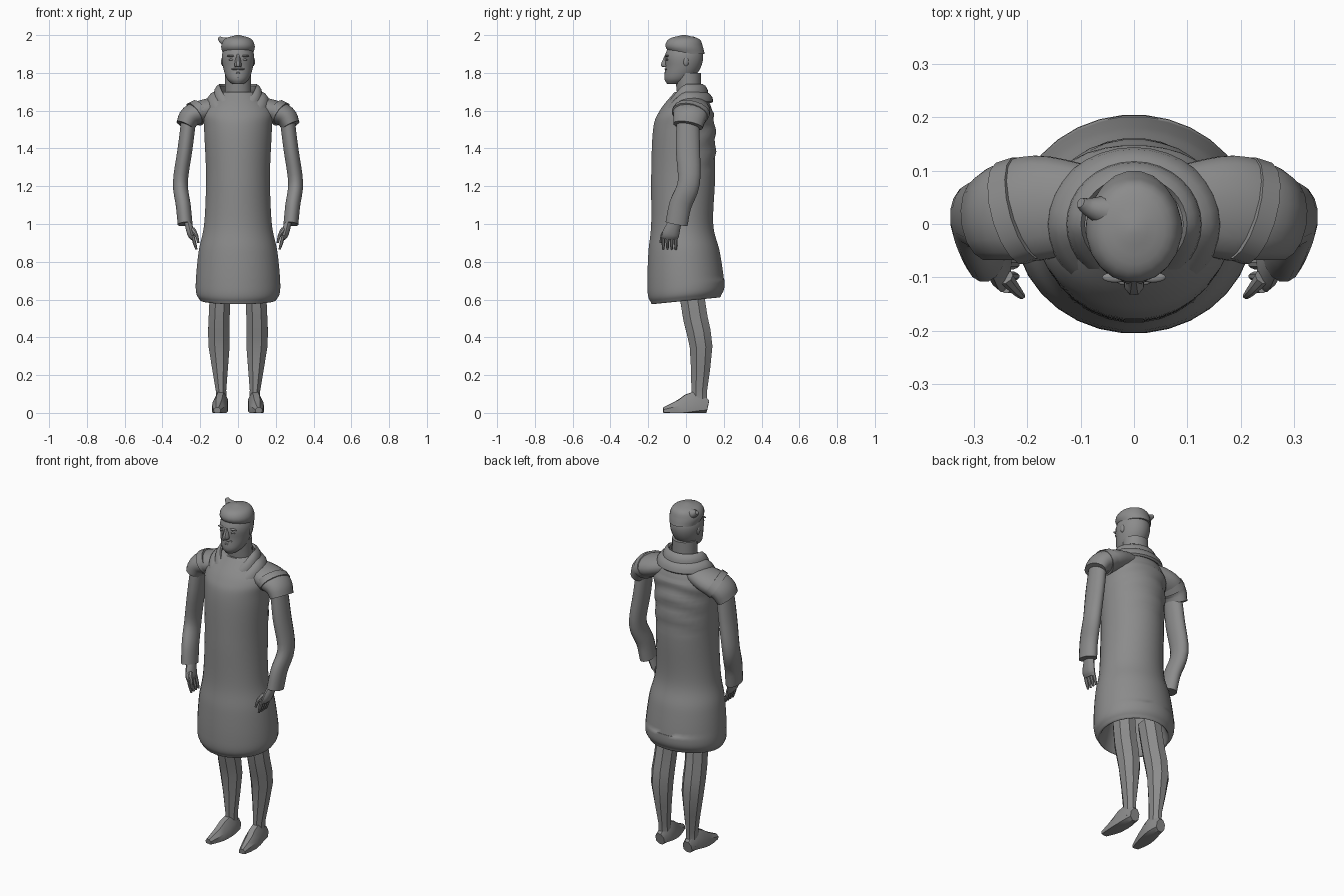
import bpy, bmesh, math
from mathutils import Vector

cube = bpy.data.objects.get("Cube")
if cube:
    bpy.data.objects.remove(cube, do_unlink=True)

# Single clay colour for the whole figure
GREY = (.26, .26, .26, 1)
clay = bpy.data.materials.new("grey clay")
clay.use_nodes = True
clay.diffuse_color = GREY
clay.node_tree.nodes["Principled BSDF"].inputs["Base Color"].default_value = GREY

RIGHTWARD, BACKWARD, UPWARD = Vector((1, 0, 0)), Vector((0, 1, 0)), Vector((0, 0, 1))


def finish(bm, name, angle=40, mirror=False):
    """Turn a bmesh into a shaded object, optionally mirrored left to right."""
    bmesh.ops.recalc_face_normals(bm, faces=bm.faces)
    mesh = bpy.data.meshes.new(name)
    bm.to_mesh(mesh)
    bm.free()
    mesh.materials.append(clay)
    part = bpy.data.objects.new(name, mesh)
    bpy.context.collection.objects.link(part)
    bpy.ops.object.select_all(action='DESELECT')
    part.select_set(True)
    bpy.context.view_layer.objects.active = part
    bpy.ops.object.shade_smooth_by_angle(angle=math.radians(angle))
    if mirror:
        modifier = part.modifiers.new("other side", 'MIRROR')
        modifier.use_mirror_merge = False


def skin(name, rings, loop=False, **options):
    """Join rings with quads, then cap the ends or close the loop."""
    bm = bmesh.new()
    rows = [[bm.verts.new(point) for point in ring] for ring in rings]
    if loop:
        rows.append(rows[0])
    else:
        bm.faces.new(rows[0])
        bm.faces.new(rows[-1])
    count = len(rows[0])
    for lower, upper in zip(rows, rows[1:]):
        for i in range(count):
            j = (i + 1) % count
            bm.faces.new((lower[i], lower[j], upper[j], upper[i]))
    finish(bm, name, **options)


def spline(keys, steps):
    """Smooth curve through keys of position, half width and half depth."""
    keys = [Vector(key) for key in keys]
    padded = [keys[0] * 2 - keys[1], *keys, keys[-1] * 2 - keys[-2]]
    samples = []
    for a, b, c, d in zip(padded, padded[1:], padded[2:], padded[3:]):
        for step in range(steps):
            t = step / steps
            bend = a * 2 - b * 5 + c * 4 - d
            twist = b * 3 - a - c * 3 + d
            samples.append(b + ((c - a) * t + bend * t * t + twist * t * t * t) / 2)
    return samples + [keys[-1]]


def sweep(keys, sides=16, steps=4, level=False, facing=BACKWARD):
    """Oval rings along a spline, square to the path or kept level."""
    samples = spline(keys, steps)
    rings = []
    for i, sample in enumerate(samples):
        before = samples[max(i - 1, 0)]
        after = samples[min(i + 1, len(samples) - 1)]
        along = UPWARD if level else Vector((after - before)[:3]).normalized()
        depth = (facing - along * facing.dot(along)).normalized()
        width = depth.cross(along)
        x, y, z, half_width, half_depth = sample
        ring = []
        for k in range(sides):
            turn = math.tau * (k + .5) / sides
            point = Vector((x, y, z))
            point += width * half_width * math.cos(turn)
            point += depth * half_depth * math.sin(turn)
            point.z = max(point.z, 0)
            ring.append(point)
        rings.append(ring)
    return rings


def blob(name, centre, size, mirror=False):
    bm = bmesh.new()
    bmesh.ops.create_uvsphere(bm, u_segments=12, v_segments=8, radius=1)
    bmesh.ops.scale(bm, vec=size, verts=bm.verts)
    bmesh.ops.translate(bm, vec=centre, verts=bm.verts)
    finish(bm, name, mirror=mirror)


# Long coat, hollow at the hem, with soft drapes across the upper back
coat = sweep([
    (0, 0, .8, .13, .12), (0, 0, .61, .18, .17), (0, 0, .61, .21, .19),
    (0, 0, .67, .225, .205), (0, -.01, .85, .21, .19), (0, -.02, 1, .18, .165),
    (0, -.015, 1.25, .17, .17), (0, -.01, 1.5, .18, .165), (0, 0, 1.6, .18, .14),
    (0, .02, 1.7, .1, .08)], sides=32, steps=8, level=True)
for ring in coat:
    for point in ring:
        if point.z < .7:
            point.z += point.y / 10
        elif point.y > .05 and 1.3 < point.z < 1.6:
            point.y += math.sin(60 * (point.z + 2 * point.x ** 2)) / 200
skin("long_coat", coat, angle=50)


# Draped collar: two overlapping rolls that dip to a V at the front
def collar(name, half_width, half_depth, height, thickness):
    rings = []
    for i in range(32):
        turn = math.tau * i / 32
        outward = RIGHTWARD * math.cos(turn) + BACKWARD * math.sin(turn)
        dip = max(0, -math.sin(turn)) ** 1.5 / 10
        base = Vector((outward.x * half_width, outward.y * half_depth, height - dip))
        ring = []
        for k in range(8):
            roll = math.tau * k / 8
            spread = math.cos(roll) - math.sin(roll) * .7
            ring.append(base + outward * thickness * spread + UPWARD * math.sin(roll) * .03)
        rings.append(ring)
    skin(name, rings, loop=True, angle=35)


collar("inner_collar", .11, .1, 1.71, .015)
collar("outer_collar", .14, .12, 1.67, .02)

# Neck, head and hair
skin("neck", sweep([(0, .02, 1.6, .07, .06), (0, .01, 1.8, .07, .07)], level=True))
skin("head", sweep([
    (0, -.06, 1.74, .03, .04), (0, -.04, 1.77, .06, .075), (0, -.015, 1.83, .08, .095),
    (0, -.01, 1.9, .085, .1), (0, -.01, 1.98, .05, .06)], sides=20, level=True), angle=60)
skin("hair_cap", sweep([
    (0, .01, 1.9, .08, .09), (0, -.01, 1.94, .09, .1), (0, -.01, 1.98, .07, .08),
    (0, -.01, 2, .01, .01)], sides=20, level=True), angle=50)
skin("topknot", sweep([
    (-.03, .02, 1.95, .04, .04), (-.08, .03, 1.97, .02, .02), (-.1, .04, 1.985, .01, .01)], sides=10))

# Face
skin("nose", sweep([
    (0, -.1, 1.9, .01, .01), (0, -.11, 1.84, .02, .025), (0, -.1, 1.83, .01, .01)],
    sides=8, level=True))
blob("lower_lip", (0, -.105, 1.8), (.02, .01, .006))
blob("chin_beard", (0, -.1, 1.775), (.01, .015, .02))
blob("moustache", (.015, -.105, 1.82), (.02, .01, .005), mirror=True)
blob("eyes", (.035, -.1, 1.87), (.015, .007, .006), mirror=True)
blob("brows", (.035, -.1, 1.89), (.025, .01, .006), mirror=True)
blob("ears", (.08, 0, 1.86), (.01, .015, .025), mirror=True)

# Shoulders with flared oversleeves, a fold band and long sleeves
skin("shoulders", sweep([
    (.08, .03, 1.63, .05, .08), (.18, .03, 1.6, .06, .1), (.25, .02, 1.57, .06, .09),
    (.28, .01, 1.52, .05, .08)]), angle=35, mirror=True)
skin("shoulder_folds", sweep([
    (.2, .03, 1.6, .065, .1), (.23, .02, 1.58, .07, .1)], steps=1), mirror=True)
skin("sleeves", sweep([
    (.26, .01, 1.56, .04, .06), (.28, .01, 1.4, .04, .065), (.305, .015, 1.22, .04, .06),
    (.29, -.03, 1.1, .04, .06), (.28, -.05, 1, .04, .06)]), angle=45, mirror=True)

# Hands with four fingers and a thumb
skin("hands", sweep([
    (.27, -.05, 1.03, .02, .03), (.25, -.08, .95, .02, .045), (.24, -.085, .92, .01, .04)],
    sides=10), mirror=True)
for finger in range(4):
    y = -.12 + finger * .022
    skin(f"finger_{finger}", sweep([
        (.24, y, .94, .01, .01), (.23, y, .9, .01, .01), (.22, y, .865, .006, .006)],
        sides=8, steps=2), mirror=True)
skin("thumbs", sweep([
    (.24, -.1, .97, .015, .015), (.22, -.125, .94, .01, .01), (.21, -.135, .9, .006, .006)],
    sides=8, steps=2), mirror=True)

# Faceted legs and blunt shoes that turn slightly outward
skin("legs", sweep([
    (.09, .02, .7, .06, .07), (.1, .05, .5, .06, .07), (.1, .08, .35, .06, .065),
    (.09, .07, .12, .03, .045), (.09, .07, .03, .035, .045)], sides=8, steps=2),
    angle=30, mirror=True)
skin("shoes", sweep([
    (.09, .115, .03, .03, .04), (.09, .05, .04, .04, .08), (.1, -.03, .02, .04, .055),
    (.11, -.12, .01, .02, .02)], sides=8, steps=2, facing=UPWARD), angle=35, mirror=True)
